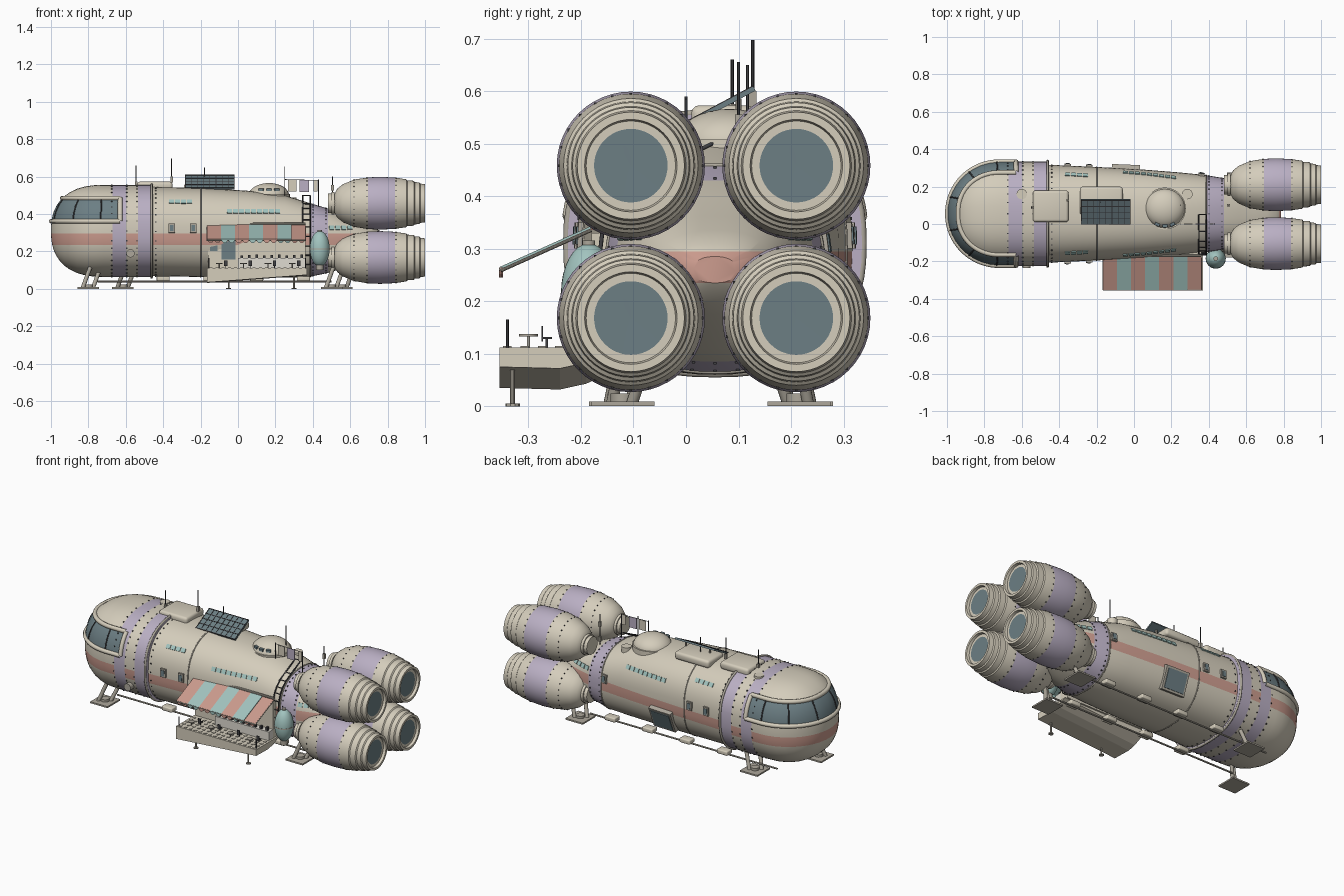
import bpy, bmesh, math
from mathutils import Vector, Matrix, Euler

if "Cube" in bpy.data.objects:
    bpy.data.objects.remove(bpy.data.objects["Cube"])

CY, CZ, N = 0.055, 0.31, 2.4          # hull axis and roundness
COL = {"cream": (.66, .61, .50), "lavender": (.49, .43, .55), "salmon": (.60, .33, .27),
       "teal": (.36, .55, .52), "glass": (.15, .21, .23), "dark": (.05, .05, .055),
       "trim": (.42, .39, .33), "counter": (.74, .71, .64)}
M = {}
for k, c in COL.items():
    M[k] = bpy.data.materials.new(k)
    M[k].diffuse_color = (*c, 1)


def finish(name, bm, mats, smooth=True, rule=None):
    bmesh.ops.recalc_face_normals(bm, faces=bm.faces)
    if rule:
        for f in bm.faces:
            f.material_index = mats.index(rule(f.calc_center_median()))
    me = bpy.data.meshes.new(name)
    bm.to_mesh(me)
    bm.free()
    ob = bpy.data.objects.new(name, me)
    bpy.context.collection.objects.link(ob)
    for m in mats:
        me.materials.append(M[m])
    if smooth:
        bpy.ops.object.select_all(action='DESELECT')
        ob.select_set(True)
        bpy.context.view_layer.objects.active = ob
        bpy.ops.object.shade_smooth_by_angle(angle=math.radians(35))
    return ob


def boxes(name, items, mat, bevel=0):
    """items: (centre, size[, euler])"""
    bm = bmesh.new()
    for it in items:
        rot = Euler(it[2]).to_matrix().to_4x4() if len(it) > 2 else Matrix()
        bmesh.ops.create_cube(bm, size=1, matrix=Matrix.Translation(it[0]) @ rot @ Matrix.Diagonal((*it[1], 1)))
    if bevel:
        bmesh.ops.bevel(bm, geom=bm.edges[:], offset=bevel, segments=3, affect='EDGES', profile=.5)
    return finish(name, bm, [mat], bool(bevel))


def rods(name, items, mat, seg=10):
    """items: (start, end, radius)"""
    bm = bmesh.new()
    for a, b, r in items:
        a, b = Vector(a), Vector(b)
        q = (b - a).to_track_quat('Z', 'Y').to_matrix().to_4x4()
        bmesh.ops.create_cone(bm, cap_ends=True, segments=seg, radius1=r, radius2=r, depth=(b - a).length,
                              matrix=Matrix.Translation((a + b) / 2) @ q)
    return finish(name, bm, [mat])


def ball(name, loc, scale, mat):
    bm = bmesh.new()
    bmesh.ops.create_uvsphere(bm, u_segments=32, v_segments=16, radius=1,
                              matrix=Matrix.Translation(loc) @ Matrix.Diagonal((*scale, 1)))
    return finish(name, bm, [mat])


def tube(name, paths, r, mat):
    cu = bpy.data.curves.new(name, 'CURVE')
    cu.dimensions, cu.bevel_depth, cu.bevel_resolution = '3D', r, 2
    for pts in paths:
        s = cu.splines.new('POLY')
        s.points.add(len(pts) - 1)
        for p, c in zip(s.points, pts):
            p.co = (*c, 1)
    cu.materials.append(M[mat])
    bpy.context.collection.objects.link(bpy.data.objects.new(name, cu))


# Hull sections: x, half width, top, bottom
SEC = [(-.46, .262, .546, .068), (-.2, .25, .54, .064), (.05, .236, .525, .06), (.25, .22, .5, .06),
       (.38, .207, .46, .064), (.48, .19, .43, .085), (.56, .17, .395, .11), (.64, .145, .362, .145),
       (.71, .115, .335, .175), (.76, .08, .31, .205), (.785, .04, .285, .235)]


def sec(x):
    if x < -.455:
        t = min(1, max(0, (-.72 - x) / .28))
        h = .246 * max(0, 1 - t ** N) ** (1 / N)
        return .28 * math.sqrt(max(0, 1 - t * t)), CZ + h, CZ - h
    for a, b in zip(SEC, SEC[1:]):
        if x <= b[0]:
            f = (x - a[0]) / (b[0] - a[0])
            return tuple(a[i] + f * (b[i] - a[i]) for i in (1, 2, 3))
    return SEC[-1][1:]


def ring(x, n=64, grow=0):
    w, zt, zb = sec(x)
    out = []
    for i in range(n):
        c, s = math.cos(2 * math.pi * i / n), math.sin(2 * math.pi * i / n)
        e = lambda v: math.copysign(abs(v) ** (2 / N), v)
        out.append(Vector((x, CY + (w + grow) * e(c), (zt + zb) / 2 + ((zt - zb) / 2 + grow) * e(s))))
    return out


def side(x, z, sg):
    w, zt, zb = sec(x)
    return CY + sg * w * max(0, 1 - min(1, abs(z - (zt + zb) / 2) / ((zt - zb) / 2)) ** N) ** (1 / N)


def skin(name, rings, mats, rule=None, cuts=(), caps=True):
    bm = bmesh.new()
    vs = [[bm.verts.new(p) for p in r] for r in rings]
    n = len(vs[0])
    for a, b in zip(vs, vs[1:]):
        for i in range(n):
            bm.faces.new((a[i], a[(i + 1) % n], b[(i + 1) % n], b[i]))
    if caps:
        bm.faces.new(vs[0])
        bm.faces.new(vs[-1])
    for axis, v in cuts:
        co, no = Vector((0, 0, 0)), Vector((0, 0, 0))
        co[axis], no[axis] = v, 1
        bmesh.ops.bisect_plane(bm, geom=bm.verts[:] + bm.edges[:] + bm.faces[:], plane_co=co, plane_no=no, dist=1e-5)
    return finish(name, bm, mats, True, rule)


def paint(c):
    if -.67 < c.x < -.60 or -.535 < c.x < -.455 or .39 < c.x < .48:
        return "lavender"
    if .235 < c.z < .295:
        return "salmon"
    return "glass" if c.x < -.63 and .365 < c.z < .48 else "cream"


PAINTS = ["cream", "lavender", "salmon", "glass"]
ZC = [(2, z) for z in (.235, .295, .365, .48)]
skin("nose_hull", [ring(-.72 - .28 * math.sin(math.radians(a))) for a in (89, 86, 82, 77, 71, 64, 56, 48, 40, 30, 20, 10, 0)]
     + [ring(-.4551)], PAINTS, lambda c: "glass" if c.x < -.63 and .365 < c.z < .48 else paint(c),
     ZC + [(0, x) for x in (-.67, -.63, -.60, -.535)])
skin("main_hull", [ring(s[0] if i else -.4549) for i, s in enumerate(SEC)], PAINTS, paint, ZC[:2] + [(0, .39)])
for nm, x, g in (("collar_ring", -.462, .006), ("panel_seam", -.2, .003), ("rear_seam", .385, .004)):
    tube(nm, [ring(x, 64, g - .004) + [ring(x, 64, g - .004)[0]]], .007 if g > .005 else .004, "trim")


# Cockpit window frame with mullions
def nose_pt(u, z):
    d = abs(z - CZ) / .246
    t = max(0, 1 - d ** N) ** (1 / N) * math.cos(min(1, abs(u)) * math.pi / 2)
    x = -.72 - .28 * t if abs(u) <= 1 else -.72 + (abs(u) - 1) * .3
    return (x, side(x, z, 1 if u > 0 else -1), z)


US = [i * 1.3 / 32 for i in range(-32, 33)]
zs = [.362 + i * .0205 for i in range(7)]
tube("window_frame", [[nose_pt(u, z) for u in US] for z in (.362, .485)]
     + [[nose_pt(u, z) for z in zs] for u in (-1.3, 1.3)], .013, "cream")
tube("window_mullions", [[nose_pt(u, z) for z in zs] for u in (-.97, -.6, -.2, .2, .6, .97)], .004, "dark")

# Rivet rows on the hull bands
riv = [(p, (.006, .006, .006)) for x in (-.675, -.595, -.54, -.44, .4, .47) for p in ring(x, 40)]
boxes("hull_rivets", riv, "dark")


# Plates lying on the hull sides
def plate(x, z, sg, w, h, th):
    dz = (side(x, z + .01, sg) - side(x, z - .01, sg)) / .02
    dx = (side(x + .01, z, sg) - side(x - .01, z, sg)) / .02
    return ((x, side(x, z, sg), z), (w, th, h), (-math.atan(dz), 0, math.atan(dx)))


dash = [(-.355 + .032 * i, .465) for i in range(4)] + [(-.045 + .032 * i, .415) for i in range(9)] \
    + [(.5 + .032 * i, .327) for i in range(4)]
boxes("teal_markings", [plate(x, z, s, .026, .024, .009) for x, z in dash for s in (-1, 1)], "teal")
ports = [(x, .325, s) for x in (-.355, -.24) for s in (-1, 1)] + [(.36, .31, 1)]
boxes("porthole_frames", [plate(x, z, s, .034, .05, .02) for x, z, s in ports], "trim")
boxes("porthole_glass", [plate(x, z, s, .02, .034, .026) for x, z, s in ports], "glass")
boxes("rear_window_frame", [plate(-.045, .185, 1, .15, .135, .03)], "trim")
boxes("rear_window_glass", [plate(-.045, .185, 1, .125, .11, .038)], "glass")
rods("side_valve", [((-.575, -.2, .19), (-.575, -.235, .19), .022)], "trim", 16)

# Four engines
PROF = [(.512, .03), (.518, .055), (.53, .077), (.56, .101), (.62, .126), (.695, .138), (.76, .141), (.84, .137),
        (.90, .128), (.905, .122), (.94, .12), (.945, .113), (.97, .111), (.975, .105), (1, .102), (1, .088),
        (.985, .085), (.985, .07), (.984, .001)]


def circle(x, r, y, z, n=48):
    return [Vector((x, y + r * math.cos(2 * math.pi * i / n), z + r * math.sin(2 * math.pi * i / n))) for i in range(n)]


for nm, y, z in (("upper_front", -.105, .458), ("upper_back", .21, .458), ("lower_front", -.105, .168), ("lower_back", .21, .168)):
    rule = lambda c, y=y, z=z: "glass" if c.x > .98 and math.hypot(c.y - y, c.z - z) < .069 and c.x < .9849 \
        else "lavender" if .695 < c.x < .84 else "cream"
    skin(nm + "_engine", [circle(x, r, y, z) for x, r in PROF], ["cream", "lavender", "glass"], rule)
    rods(nm + "_engine_nub", [((.48, y, z), (.53, y, z), .052), ((.5, y, z), (.515, y, z), .06)], "cream", 24)
    boxes(nm + "_engine_rivets", [(p, (.005,) * 3) for x, r in ((.62, .126), (.69, .137), (.845, .136))
                                  for p in circle(x, r, y, z, 24)], "dark")

# Roof: hatches, observation dome, solar panel
boxes("roof_box_front", [((-.445, .095, .55), (.19, .17, .046))], "cream", .015)
boxes("roof_box_middle", [((-.175, .125, .54), (.23, .15, .046))], "cream", .015)
rods("roof_hatches", [((-.6, .16, .5), (-.6, .16, .552), .028), ((.285, .16, .44), (.285, .16, .49), .028)], "cream", 20)
ball("roof_dome", (.165, .083, .5), (.108, .105, .066), "cream")
rods("dome_base", [((.165, .083, .47), (.165, .083, .508), .112)], "cream", 32)
boxes("dome_windows", [((.165 + dx, -.012 + dy, .53), (.026, .02, .014), (0, 0, a))
                       for dx, dy, a in ((-.04, .012, -.4), (0, .003, 0), (.04, .012, .4))], "glass")
T = math.radians(28)
boxes("solar_panel", [((-.15, .065, .57), (.265, .148, .009), (T, 0, 0))], "glass")
on = lambda v: (.065 + v * math.cos(T) - .0045 * math.sin(T), .57 + v * math.sin(T) + .0045 * math.cos(T))
boxes("solar_grid", [((-.15, *on(v)), (.265, .004, .004), (T, 0, 0)) for v in (-.072, -.036, 0, .036, .072)]
      + [((-.28 + .0325 * i, *on(0)), (.003, .148, .004), (T, 0, 0)) for i in range(9)], "dark")
rods("solar_struts", [((x, .1, .52), (x, .1, .585), .006) for x in (-.23, -.07)], "trim")
rods("antennas", [((-.545, .088, .53), (-.545, .088, .66), .003), ((-.355, .127, .55), (-.355, .127, .697), .003),
                  ((-.18, .117, .53), (-.18, .117, .65), .003), ((.25, .10, .47), (.25, .10, .655), .003),
                  ((.505, .1, .4), (.505, .1, .6), .003)], "dark", 6)
boxes("antenna_bases", [((x, y, z), (.014, .014, .03)) for x, y, z in
                        ((-.545, .088, .56), (-.355, .127, .585), (.25, .1, .5), (.505, .1, .45), (.505, .1, .54))], "trim")

# Laundry line
rods("laundry_line", [((.25, .0, .585), (.43, .0, .58), .0015), ((.43, .0, .42), (.43, .0, .585), .003),
                      ((.25, .0, .49), (.25, .0, .59), .003)], "dark", 6)
boxes("laundry_cream", [((.29, 0, .552), (.046, .004, .06)), ((.415, 0, .552), (.022, .004, .06))], "cream")
boxes("laundry_lavender", [((.355, 0, .55), (.05, .004, .064))], "lavender")

# Side ladder up to the roof
lad = [(side(.365, z, -1) - .012, z) for z in (.13, .18, .23, .28, .33, .37, .40, .43, .455)] + [(.05, .5)]
tube("ladder_rails", [[(x, y, z) for y, z in lad] for x in (.347, .385)], .004, "dark")
rods("ladder_rungs", [((.347, y, z), (.385, y, z), .003) for y, z in lad], "dark", 6)

# Awning in stripes with scalloped hem
X0, X1, K = -.165, .36, 7
W = (X1 - X0) / K
for col, off in (("salmon", 0), ("teal", 1)):
    bm = bmesh.new()
    for i in range(off, K, 2):
        a, b = X0 + i * W, X0 + (i + 1) * W
        hem = [(a + W * j / 10, -.352, .262 - .018 * abs(math.sin(math.pi * j / 5))) for j in range(11)]
        bm.faces.new([bm.verts.new(p) for p in ((a, -.165, .346), (b, -.165, .346), (b, -.352, .262), (a, -.352, .262))])
        bm.faces.new([bm.verts.new(p) for p in [(b, -.352, .264), (a, -.352, .264)] + hem])
    ob = finish("awning_" + col, bm, [col], False)
    ob.modifiers.new("thickness", 'SOLIDIFY').thickness = .004
rods("awning_bars", [((X0, -.17, .348), (X1, -.17, .348), .007), ((X0, -.352, .261), (X1, -.352, .261), .004)]
     + [((x, -.18, .335), (x, -.352, .258), .003) for x in (X0, X1)], "trim")

# Shop front under the awning
boxes("shop_wall", [((.1, -.15, .22), (.52, .06, .22))], "cream")
boxes("shop_windows", [((-.05, -.181, .21), (.075, .008, .105)), ((-.13, -.181, .225), (.04, .008, .045))], "glass")
boxes("shop_counter", [((.18, -.2, .137), (.36, .04, .055))], "counter")
boxes("counter_goods", [((.02 + .04 * i, -.205, .17), (.014, .014, .018 + .006 * (i % 3))) for i in range(9)], "dark")

# Terrace deck with sloping underside
bm = bmesh.new()
vs = [[bm.verts.new((x, y, z)) for x, z in ((-.165, .112), (.37, .112), (.37, .075 + d), (-.165, .035 + d))]
      for y, d in ((-.355, 0), (-.24, -.003), (-.19, .008), (-.13, .035))]
for a, b in zip(vs, vs[1:]):
    for i in range(4):
        bm.faces.new((a[i], a[(i + 1) % 4], b[(i + 1) % 4], b[i]))
bm.faces.new(vs[0])
bm.faces.new(vs[-1])
finish("terrace_deck", bm, ["cream"], False)
boxes("deck_tiles", [((-.145 + .033 * i, -.34 + .033 * j, .113), (.016, .016, .003)) for i in range(16) for j in range(5)], "trim")
rods("deck_legs", [((x, -.33, 0), (x, -.33, .09), .005) for x in (-.05, .3)]
     + [((x, -.33, 0), (x, -.33, .005), .014) for x in (-.05, .3)], "trim")
spots = [(-.1, -.3), (.03, -.3), (.16, -.3), (.29, -.3)]
rods("deck_tables", [((x, y, .112), (x, y, .135), .003) for x, y in spots]
     + [((x, y, .133), (x, y, .138), .018) for x, y in spots], "trim", 12)
boxes("deck_chairs", [((x + .035, -.265, .13), (.018, .02, .004)) for x, y in spots]
      + [((x + .035, -.274, .138), (.018, .003, .03)) for x, y in spots]
      + [((x + .035, -.265, .12), (.004, .004, .018)) for x, y in spots], "dark")
rods("deck_posts", [((x, -.34, .11), (x, -.34, .165), .003) for x in (-.155, .36)], "dark", 6)

# Teal tank
ball("water_tank", (.437, -.185, .215), (.053, .053, .095), "teal")
rods("tank_bands", [((.437, -.185, z), (.437, -.185, z + .006), .054) for z in (.21, .275)][:1]
     + [((.437, -.185, .1), (.437, -.185, .13), .02), ((.437, -.185, .3), (.437, -.185, .316), .012)], "trim", 24)

# Landing feet and underside rails
feet = [(-.8, -.125), (-.615, .22), (.5, -.12), (.555, .215)]
boxes("foot_pads", [((x, y, .005), (.115, .12, .009)) for x, y in feet], "trim")
rods("foot_struts", [((x + d, y + d * .7, .006), (x + d + .045, y * .8 + .01 + d, .13), .011) for x, y in feet for d in (-.03, .025)]
     + [((x, y, .006), (x, y, .024), .024) for x, y in feet], "trim", 14)
rods("under_rails", [((-.75, y, .04), (.5, y, .04), .005) for y in (-.08, .2)], "trim")
boxes("rail_boxes", [((x, y, .055), (.07, .05, .026)) for x in (-.4, -.15, .1, .35) for y in (-.085, .205)], "cream", .006)

for m in bpy.data.materials:
    if m.users and not m.is_grease_pencil:
        m.use_nodes = True
        m.node_tree.nodes["Principled BSDF"].inputs["Base Color"].default_value = m.diffuse_color
